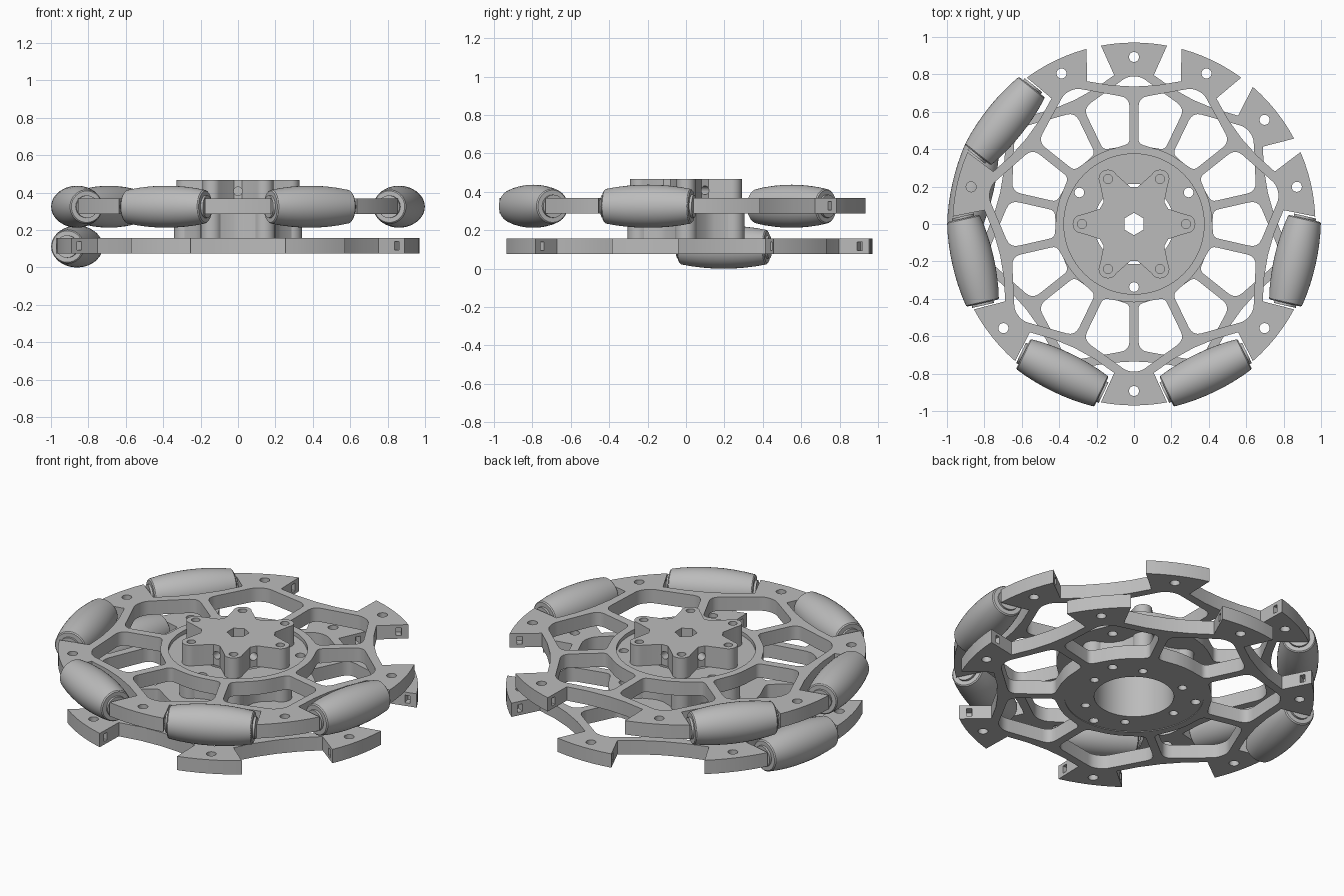
import bpy, bmesh, math
from math import sin, cos, radians, tau, pi
from mathutils import Matrix, Vector

cube = bpy.data.objects.get("Cube")
if cube:
    bpy.data.objects.remove(cube)

grey = bpy.data.materials.new("light grey")
grey.use_nodes = True
grey.diffuse_color = (0.5, 0.5, 0.5, 1)
grey.node_tree.nodes["Principled BSDF"].inputs["Base Color"].default_value = (0.5, 0.5, 0.5, 1)

N = 7                      # lobes per wheel plate
STEP = tau / N
HALF = STEP / 2
ROLLER_R = 0.883           # distance from wheel centre to roller axis


def polar(r, a):
    return Vector((r * cos(a), r * sin(a)))


def ring(r, n=48, centre=(0, 0), start=0):
    return [Vector(centre) + polar(r, start + tau * i / n) for i in range(n)]


def rounded(points, size):
    """Round every corner of a closed loop."""
    out = []
    for i, p in enumerate(points):
        a, b = points[i - 1] - p, points[(i + 1) % len(points)] - p
        s = min(size, a.length * 0.45, b.length * 0.45)
        a, b = p + a.normalized() * s, p + b.normalized() * s
        for k in range(5):
            t = k / 4
            out.append(a * (1 - t) ** 2 + p * 2 * t * (1 - t) + b * t * t)
    return out


def finish(name, bm):
    bmesh.ops.remove_doubles(bm, verts=bm.verts, dist=1e-5)
    bmesh.ops.recalc_face_normals(bm, faces=bm.faces)
    mesh = bpy.data.meshes.new(name)
    bm.to_mesh(mesh)
    bm.free()
    mesh.materials.append(grey)
    ob = bpy.data.objects.new(name, mesh)
    bpy.context.collection.objects.link(ob)
    return ob


def smooth(ob):
    bpy.ops.object.select_all(action='DESELECT')
    ob.select_set(True)
    bpy.context.view_layer.objects.active = ob
    bpy.ops.object.shade_smooth_by_angle(angle=radians(30))


def slab(name, loops, z0, z1):
    """Extrude a filled outline; inner loops become holes."""
    cu = bpy.data.curves.new(name, 'CURVE')
    cu.dimensions, cu.fill_mode, cu.extrude = '2D', 'BOTH', (z1 - z0) / 2
    for loop in loops:
        sp = cu.splines.new('POLY')
        sp.points.add(len(loop) - 1)
        for pt, co in zip(sp.points, loop):
            pt.co = (co.x, co.y, 0, 1)
        sp.use_cyclic_u = True
    tmp = bpy.data.objects.new(name, cu)
    bpy.context.collection.objects.link(tmp)
    dg = bpy.context.evaluated_depsgraph_get()
    mesh = bpy.data.meshes.new_from_object(tmp.evaluated_get(dg))
    bm = bmesh.new()
    bm.from_mesh(mesh)
    bpy.data.objects.remove(tmp)
    bpy.data.curves.remove(cu)
    bpy.data.meshes.remove(mesh)
    bmesh.ops.translate(bm, verts=bm.verts, vec=(0, 0, (z0 + z1) / 2))
    return finish(name, bm)


def carve(ob, bm):
    """Cut a set of separate solids out of an object."""
    cutter = finish("cutter", bm)
    cutter.hide_render = True
    mod = ob.modifiers.new("cut", 'BOOLEAN')
    mod.object, mod.operation, mod.solver = cutter, 'DIFFERENCE', 'EXACT'
    dg = bpy.context.evaluated_depsgraph_get()
    ob.data = bpy.data.meshes.new_from_object(ob.evaluated_get(dg))
    ob.modifiers.clear()
    bpy.data.objects.remove(cutter)


def star(lobe_at, lobe_r, waist):
    """Six-lobed outline with rounded tips and flat waists."""
    pts = []
    for k in range(6):
        a = k * tau / 6
        pts += [polar(lobe_at, a) + polar(lobe_r, a + radians(d)) for d in range(-90, 91, 15)]
        pts += [polar(waist, a + radians(d)) for d in (24, 36)]
    return pts


def wheel_plate(name, first, zc):
    outline, holes = [], []
    for k in range(N):
        a = first + k * STEP
        mid = a + HALF
        # flared lobe tip, then the roller notch floor
        outline += [polar(0.97, a + radians(d)) for d in (-10.5, -7, -3.5, 0, 3.5, 7, 10.5)]
        for t in (-0.25, -0.125, 0, 0.125, 0.25):
            outline.append(polar(0.735 + 0.45 * t * t, mid) + polar(t, mid + pi / 2))
        # window behind the lobe, between two spokes
        left, right = a - HALF, a + HALF
        inner = [polar(0.42, a + radians(d)) for d in (15, 5, -5, -15)]
        window = [polar(0.43, left) + polar(0.024, left + pi / 2),
                  polar(0.675, left) + polar(0.024, left + pi / 2),
                  polar(0.79, a - radians(2.5)), polar(0.79, a + radians(2.5)),
                  polar(0.675, right) - polar(0.024, right + pi / 2),
                  polar(0.43, right) - polar(0.024, right + pi / 2)]
        holes.append(rounded(window + inner, 0.05))
        holes.append(ring(0.027, 20, polar(0.893, a)))
    ob = slab(name, [outline, ring(0.375, 72)] + holes, zc - 0.041, zc + 0.041)
    # square axle sockets in the notch walls
    bm = bmesh.new()
    for k in range(N):
        for side in (-1, 1):
            m = (Matrix.Rotation(first + HALF + k * STEP, 4, 'Z')
                 @ Matrix.Translation((ROLLER_R, side * 0.25, zc)) @ Matrix.Diagonal((0.03, 0.1, 0.045, 1)))
            bmesh.ops.create_cube(bm, size=1, matrix=m)
    carve(ob, bm)
    smooth(ob)


def roller(name, angle, zc):
    # barrel with a crowned side, rounded rims and small end caps
    half = [(0.245, 0), (0.245, 0.06), (0.232, 0.06), (0.232, 0.084), (0.226, 0.09),
            (0.17, 0.1), (0.11, 0.107), (0.055, 0.111)]
    profile = [(-t, r) for t, r in half] + [(0, 0.112)] + half[::-1]
    bm = bmesh.new()
    n = 40
    rows = [[bm.verts.new((r * cos(tau * i / n), t, r * sin(tau * i / n))) for i in range(n)]
            for t, r in profile[1:-1]]
    for p, q in zip(rows, rows[1:]):
        for i in range(n):
            bm.faces.new((p[i], p[(i + 1) % n], q[(i + 1) % n], q[i]))
    bm.faces.new(rows[0])
    bm.faces.new(rows[-1])
    bmesh.ops.transform(bm, verts=bm.verts, matrix=Matrix.Rotation(angle, 4, 'Z')
                        @ Matrix.Translation((ROLLER_R, 0, zc)))
    smooth(finish(name, bm))


LOW, HIGH = 0.116, 0.328

# two wheel plates, turned half a pitch from each other
wheel_plate("lower_plate", pi / 2, LOW)
wheel_plate("upper_plate", -pi / 2, HIGH)

# rollers sit midway between lobes; some positions are empty
for i, k in enumerate((0, 1, 4, 5, 6)):
    roller("upper_roller_%d" % (i + 1), -pi / 2 + HALF + k * STEP, HIGH - 0.003)
roller("lower_roller", pi / 2 + HALF + STEP, 0.112)

# centre discs set into the plates
bolts = [ring(0.024, 16, polar(0.278, k * tau / 6)) for k in range(6)]
tabs = [ring(0.026, 16, polar(0.337, radians(30 + 120 * k))) for k in range(3)]
for name, z0, z1 in (("lower_disc", LOW - 0.037, LOW + 0.041),
                     ("upper_disc", HIGH - 0.041, HIGH + 0.018)):
    smooth(slab(name, [ring(0.376, 72), ring(0.215)] + bolts + tabs, z0, z1))

# lobed spacer between the plates
smooth(slab("hub_spacer", [star(0.285, 0.057, 0.25), ring(0.215)],
            LOW + 0.041, HIGH - 0.041))

# star-shaped hub with a hexagonal bore and side screw holes
hub = slab("star_hub", [star(0.278, 0.05, 0.2), ring(0.06, 6, start=pi / 6)] + bolts,
           HIGH + 0.018, 0.468)
bm = bmesh.new()
for k in range(6):
    m = (Matrix.Rotation(pi / 6 + k * tau / 6, 4, 'Z') @ Matrix.Translation((0.2, 0, 0.408))
         @ Matrix.Rotation(pi / 2, 4, 'Y'))
    bmesh.ops.create_cone(bm, cap_ends=True, segments=20, radius1=0.023, radius2=0.023,
                          depth=0.16, matrix=m)
carve(hub, bm)
smooth(hub)
